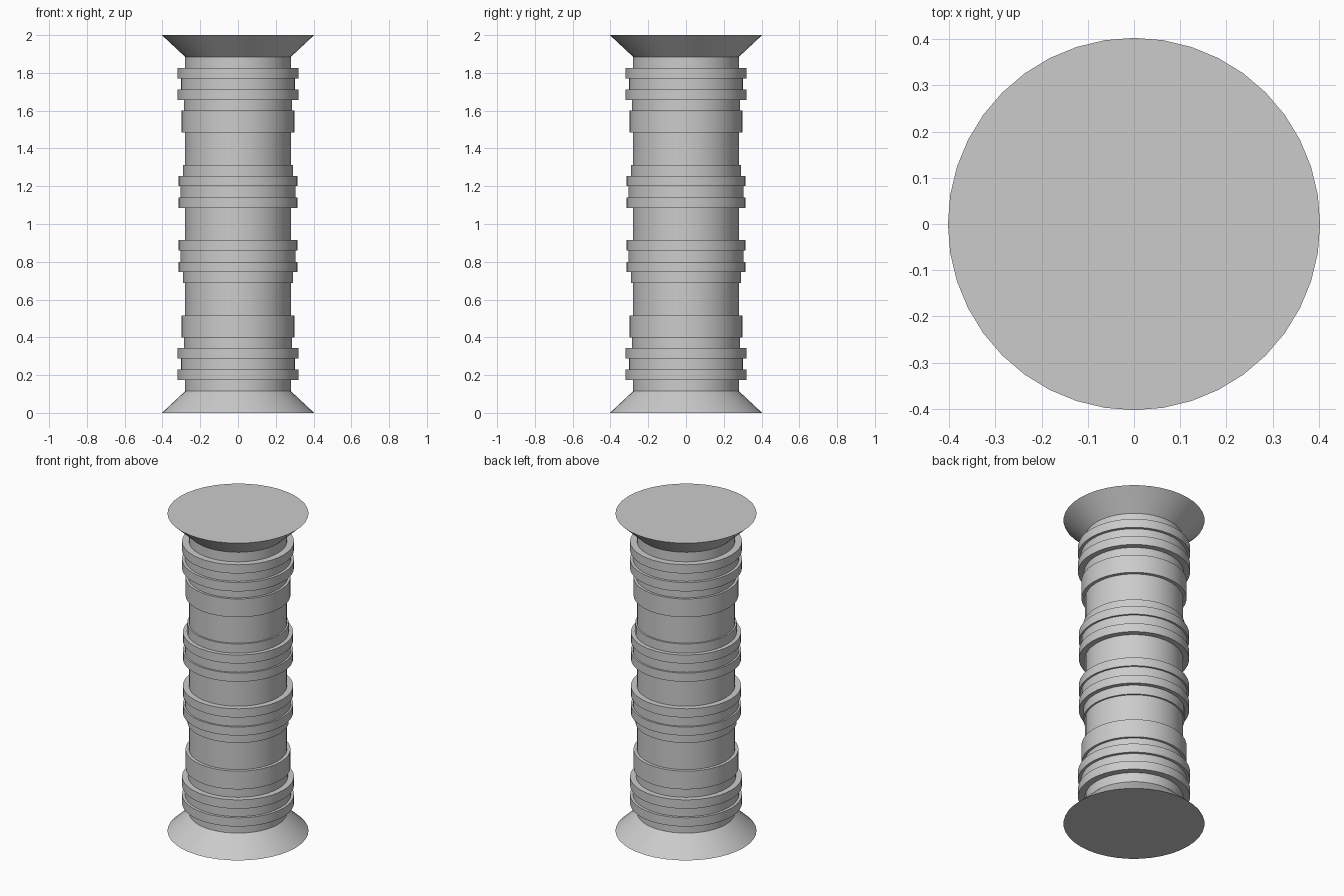
import bpy, bmesh
from math import cos, sin, tau, radians

if "Cube" in bpy.data.objects:
    bpy.data.objects.remove(bpy.data.objects["Cube"])

SIDES = 40

# Lower half of the column outline as (radius, z): flared foot, then stepped bands
steps = [  # (radius, top z) of each straight section above the flare
    (0.28, 0.175), (0.32, 0.23), (0.303, 0.287), (0.32, 0.343),
    (0.285, 0.40), (0.30, 0.515), (0.28, 0.688), (0.29, 0.746),
    (0.315, 0.80), (0.304, 0.86), (0.315, 0.915),
]
half = [(0.403, 0.0), (0.28, 0.115)]
z = 0.115
for r, top in steps:
    if (r, z) != half[-1]:
        half.append((r, z))
    half.append((r, top))
    z = top
half.append((0.28, z))

# Upper half repeats the lower half upside down
profile = half + [(r, 2 - z) for r, z in reversed(half)]


def lathe(name, outline):
    bm = bmesh.new()
    rings = [[bm.verts.new((r * cos(tau * i / SIDES), r * sin(tau * i / SIDES), z))
              for i in range(SIDES)] for r, z in outline]
    for a, b in zip(rings, rings[1:]):
        for i in range(SIDES):
            j = (i + 1) % SIDES
            bm.faces.new((a[i], a[j], b[j], b[i]))
    bm.faces.new(rings[0][::-1])
    bm.faces.new(rings[-1])
    mesh = bpy.data.meshes.new(name)
    bm.to_mesh(mesh)
    bm.free()
    obj = bpy.data.objects.new(name, mesh)
    bpy.context.collection.objects.link(obj)
    return obj


# Banded column with flared ends
column = lathe("banded_column", profile)
bpy.context.view_layer.objects.active = column
column.select_set(True)
bpy.ops.object.shade_smooth_by_angle(angle=radians(30))
